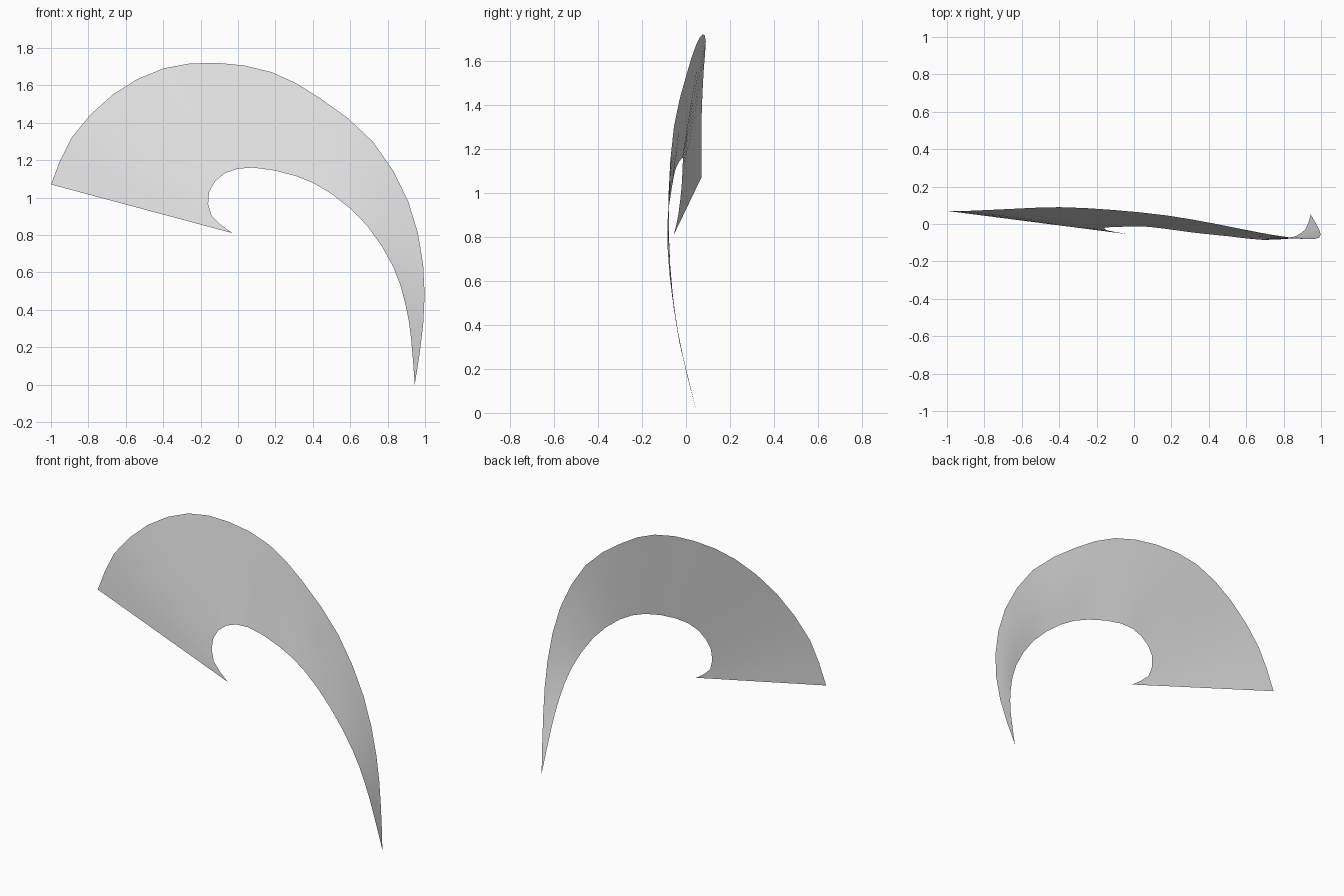
import bpy
import bmesh
from mathutils import Vector

default_cube = bpy.data.objects.get("Cube")
if default_cube:
    bpy.data.objects.remove(default_cube, do_unlink=True)

# Edge knots (x, y, z), running from the wide end to the pointed tip
OUTER_EDGE = [(-1, .07, 1.07), (-.89, .07, 1.32), (-.67, .08, 1.55), (-.4, .09, 1.69),
              (-.11, .075, 1.72), (.18, .045, 1.67), (.44, 0, 1.53), (.72, -.055, 1.3),
              (.91, -.08, .98), (.99, -.073, .64), (.99, -.03, .32), (.945, .05, 0)]
INNER_EDGE = [(-.03, -.055, .81), (-.14, -.035, .9), (-.155, -.02, 1.03), (-.07, -.015, 1.13),
              (.08, -.015, 1.16), (.31, -.045, 1.115), (.5, -.065, 1.02), (.69, -.085, .85),
              (.83, -.075, .63), (.895, -.047, .43), (.925, -.012, .25), (.945, .05, 0)]
STEPS = 2   # segments between neighbouring knots
ROWS = 4    # strips from the inner edge to the outer edge


def smooth_path(knots):
    """Sample a smooth spline that passes through every knot."""
    points = [Vector(knot) for knot in knots]
    first = points[0] * 2 - points[1]
    last = points[-1] * 2 - points[-2]
    padded = [first] + points + [last]
    path = []
    for before, start, end, after in zip(padded, padded[1:], padded[2:], padded[3:]):
        for step in range(STEPS):
            t = step / STEPS
            leave = (end - before) / 2
            arrive = (after - start) / 2
            path.append(start * (2 * t**3 - 3 * t**2 + 1) + leave * (t**3 - 2 * t**2 + t)
                        + end * (3 * t**2 - 2 * t**3) + arrive * (t**3 - t**2))
    path.append(points[-1])
    return path


def make_material(name, color):
    material = bpy.data.materials.new(name)
    material.use_nodes = True
    material.diffuse_color = color
    material.node_tree.nodes["Principled BSDF"].inputs["Base Color"].default_value = color
    return material


# Thin curved sheet: straight rulings join the inner edge to the outer edge
bm = bmesh.new()
grid = []
for inner, outer in zip(smooth_path(INNER_EDGE), smooth_path(OUTER_EDGE)):
    grid.append([bm.verts.new(inner.lerp(outer, row / ROWS)) for row in range(ROWS + 1)])
for column, following in zip(grid, grid[1:]):
    for row in range(ROWS):
        bm.faces.new((column[row], following[row], following[row + 1], column[row + 1]))

# Close the tip to a single point
bmesh.ops.remove_doubles(bm, verts=grid[-1], dist=0.0001)
for face in bm.faces:
    face.smooth = True

mesh = bpy.data.meshes.new("curved_sheet")
bm.to_mesh(mesh)
bm.free()
mesh.materials.append(make_material("light grey", (0.8, 0.8, 0.8, 1)))
sheet = bpy.data.objects.new("curved_sheet", mesh)
bpy.context.collection.objects.link(sheet)
